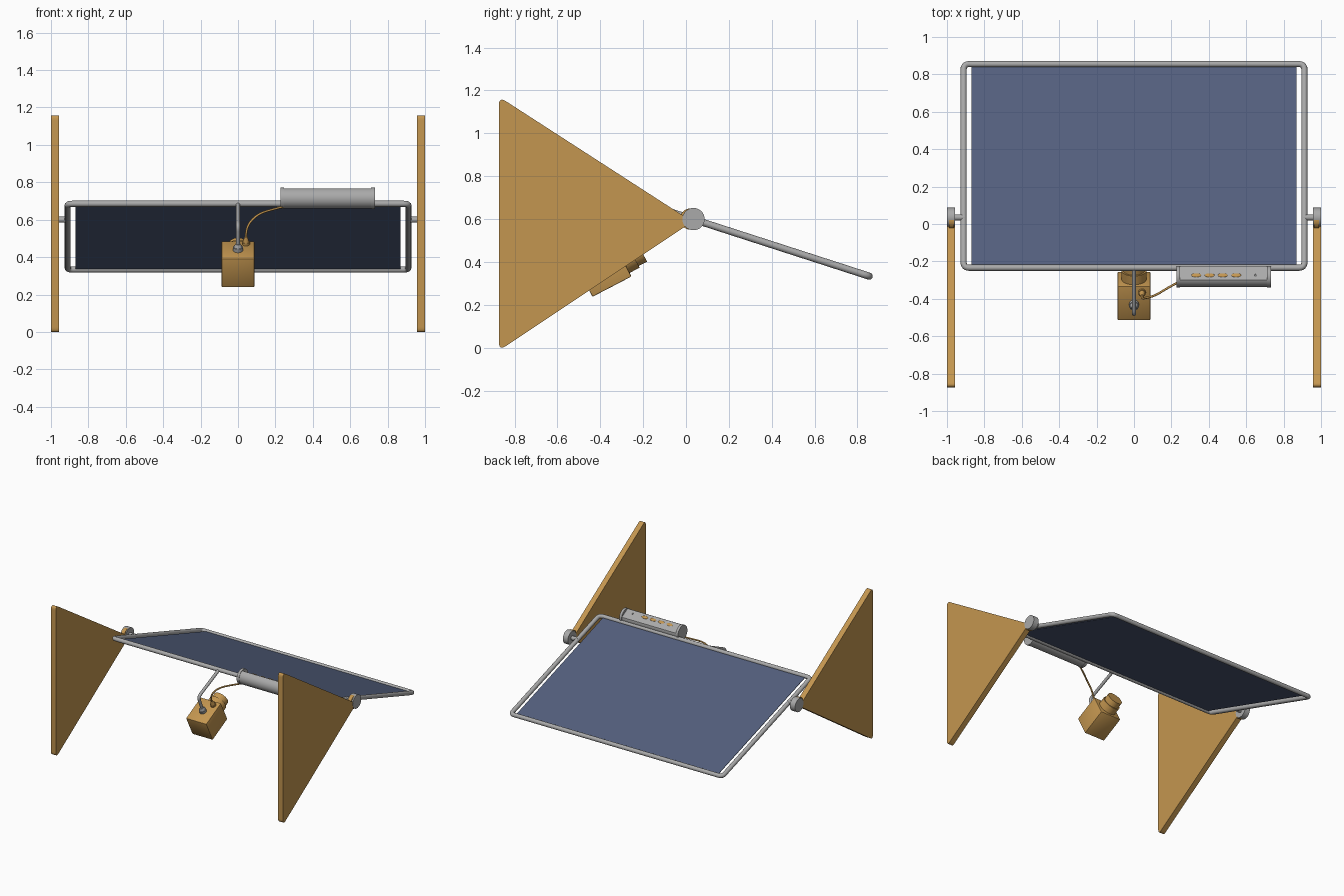
import bpy, bmesh, math
from mathutils import Vector, Matrix

if "Cube" in bpy.data.objects:
    bpy.data.objects.remove(bpy.data.objects["Cube"])

def mat(name, rgb):
    m = bpy.data.materials.new(name)
    m.diffuse_color = (*rgb, 1)
    m.use_nodes = True
    m.node_tree.nodes["Principled BSDF"].inputs["Base Color"].default_value = m.diffuse_color
    return m

BROWN = mat("tan", (0.55, 0.305, 0.08))
BLUE = mat("dark_slate_blue", (0.088, 0.117, 0.21))
GREY = mat("mid_grey", (0.40, 0.40, 0.40))

def finish(ob, m=None):
    ob.data.materials.append(m or GREY)
    bpy.ops.object.select_all(action='DESELECT')
    ob.select_set(True)
    bpy.context.view_layer.objects.active = ob
    bpy.ops.object.shade_smooth_by_angle(angle=math.radians(35))
    return ob

def from_bm(bm, name, m=None):
    bmesh.ops.recalc_face_normals(bm, faces=bm.faces)
    me = bpy.data.meshes.new(name)
    bm.to_mesh(me)
    bm.free()
    ob = bpy.data.objects.new(name, me)
    bpy.context.collection.objects.link(ob)
    return finish(ob, m)

def rod(name, a, b, r, m=None, r2=None, seg=32):
    a, b = Vector(a), Vector(b)
    d = b - a
    M = Matrix.Translation((a + b) / 2) @ d.to_track_quat('Z', 'Y').to_matrix().to_4x4()
    bm = bmesh.new()
    bmesh.ops.create_cone(bm, cap_ends=True, segments=seg, radius1=r,
                          radius2=r if r2 is None else r2, depth=d.length, matrix=M)
    return from_bm(bm, name, m)

def fillet(pts, d, closed=True, n=6):
    """Round every corner of a path, starting d away from the corner."""
    pts = [Vector(p) for p in pts]
    out = []
    for i, p in enumerate(pts):
        if not closed and i in (0, len(pts) - 1):
            out.append(p)
            continue
        a = p + (pts[i - 1] - p).normalized() * d
        b = p + (pts[(i + 1) % len(pts)] - p).normalized() * d
        for k in range(n + 1):
            t = k / n
            out.append(a * (1 - t) ** 2 + p * 2 * t * (1 - t) + b * t * t)
    return out

def tube(name, pts, r, m=None, closed=False, kind='POLY'):
    cu = bpy.data.curves.new(name, 'CURVE')
    cu.dimensions = '3D'
    cu.bevel_depth, cu.bevel_resolution, cu.use_fill_caps = r, 4, True
    sp = cu.splines.new(kind)
    sp.points.add(len(pts) - 1)
    for q, p in zip(sp.points, pts):
        q.co = (*p, 1)
    sp.use_cyclic_u = closed
    if kind == 'NURBS':
        sp.order_u, sp.use_endpoint_u = 4, True
    ob = bpy.data.objects.new(name, cu)
    bpy.context.collection.objects.link(ob)
    bpy.ops.object.select_all(action='DESELECT')
    ob.select_set(True)
    bpy.context.view_layer.objects.active = ob
    bpy.ops.object.convert(target='MESH')
    return finish(bpy.context.object, m)

def prism(name, profile, x0, x1, m=None):
    """Extrude a (y, z) outline along x."""
    bm = bmesh.new()
    f = bm.faces.new([bm.verts.new((x0, p[0], p[1])) for p in profile])
    g = bmesh.ops.extrude_face_region(bm, geom=[f])
    bmesh.ops.translate(bm, vec=(x1 - x0, 0, 0),
                        verts=[v for v in g['geom'] if isinstance(v, bmesh.types.BMVert)])
    return from_bm(bm, name, m)

# triangular side panels with pivot hubs and pins
tri = fillet([(-0.873, 1.171), (-0.873, -0.014), (0.03, 0.588)], 0.04)
for side, s in (("left", -1), ("right", 1)):
    prism(side + "_side_panel", tri, s * 0.957, s * 0.999, BROWN)
    rod(side + "_panel_knuckle", (s * 0.962, 0.022, 0.6), (s * 0.99, 0.022, 0.6), 0.05, BROWN)
    rod(side + "_pivot_hub", (s * 0.956, 0.035, 0.6), (s * 1.0, 0.035, 0.6), 0.052)
    rod(side + "_pivot_pin", (s * 0.905, 0.035, 0.6), (s * 0.96, 0.035, 0.6), 0.016)

# tilted tubular frame and the stretched screen sheet
def plane_z(y):
    return 0.6 - 0.323 * (y - 0.03)
Y0, Y1 = -0.234, 0.855
frame = [(x, y, plane_z(y)) for x, y in ((-0.911, Y0), (0.911, Y0), (0.911, Y1), (-0.911, Y1))]
tube("screen_frame", fillet(frame, 0.03), 0.0165, closed=True)
T = 0.002
prism("screen_sheet", [(Y0, plane_z(Y0) - T), (Y1, plane_z(Y1) - T),
                       (Y1, plane_z(Y1) + T), (Y0, plane_z(Y0) + T)], -0.87, 0.87, BLUE)

# projector body, aimed up at the screen
ang = math.radians(27.5)
d = Vector((0, math.cos(ang), math.sin(ang)))
n = Vector((0, -math.sin(ang), math.cos(ang)))
c = Vector((0, -0.385, 0.361))
bm = bmesh.new()
bmesh.ops.create_cube(bm, size=1, matrix=Matrix.Translation(c) @ Matrix.Rotation(ang, 4, 'X')
                      @ Matrix.Diagonal((0.176, 0.205, 0.172, 1)))
bmesh.ops.bevel(bm, geom=bm.edges[:], offset=0.005, segments=2, affect='EDGES', profile=0.5)
from_bm(bm, "projector_body", BROWN)

# stepped lens barrel
face = c + d * 0.102
rod("lens_base", face - d * 0.01, face + d * 0.053, 0.067, BROWN, seg=48)
rod("lens_barrel", face + d * 0.05, face + d * 0.097, 0.058, BROWN, seg=48)

# bent support arm and its socket
top = c + n * 0.086
base = top - d * 0.005
rod("arm_socket", base - n * 0.005, base + n * 0.022, 0.026)
rod("arm_collar", base + n * 0.022, base + n * 0.04, 0.022, r2=0.013)
tube("support_arm", fillet([(0, -0.234, 0.685), (0, -0.488, 0.568), base], 0.03, closed=False), 0.0115)

# cable plug and cable
plug = top + d * 0.068 + Vector((0.043, 0, 0))
rod("plug_base", plug - n * 0.005, plug + n * 0.014, 0.02, BROWN)
rod("plug_tip", plug + n * 0.014, plug + n * 0.045, 0.017, BROWN, r2=0.008)
p = plug + n * 0.04
tube("cable", [p, p + n * 0.04, (0.055, -0.395, 0.585), (0.12, -0.385, 0.64),
               (0.17, -0.345, 0.65), (0.25, -0.305, 0.672)], 0.006, BROWN, kind='NURBS')

# control tube: cylinder with a flat tilted back toward the screen, round end caps
cy, cz, R, H = -0.282, 0.714, 0.055, 0.037
tilt = math.radians(30)
half = math.acos(H / R)
start = math.pi / 2 - tilt + half
arc = [start + (2 * math.pi - 2 * half) * i / 36 for i in range(37)]
prism("control_tube", [(cy + R * math.cos(a), cz + R * math.sin(a)) for a in arc], 0.24, 0.72)
for nm, x in (("inner", 0.226), ("outer", 0.712)):
    rod(nm + "_tube_cap", (x, cy, cz), (x + 0.02, cy, cz), 0.058)

# buttons and indicator on the flat
def button(name, x, sx, sy, m=None):
    bm = bmesh.new()
    bmesh.ops.create_uvsphere(bm, u_segments=24, v_segments=12, radius=1,
                              matrix=Matrix.Translation((0, cy, cz)) @ Matrix.Rotation(-tilt, 4, 'X')
                              @ Matrix.Translation((x, -0.012, H)) @ Matrix.Diagonal((sx, sy, 0.004, 1)))
    from_bm(bm, name, m)
for i in range(4):
    button(f"button_{i + 1}", 0.333 + 0.071 * i, 0.026, 0.012, BROWN)
button("indicator", 0.65, 0.006, 0.006)
